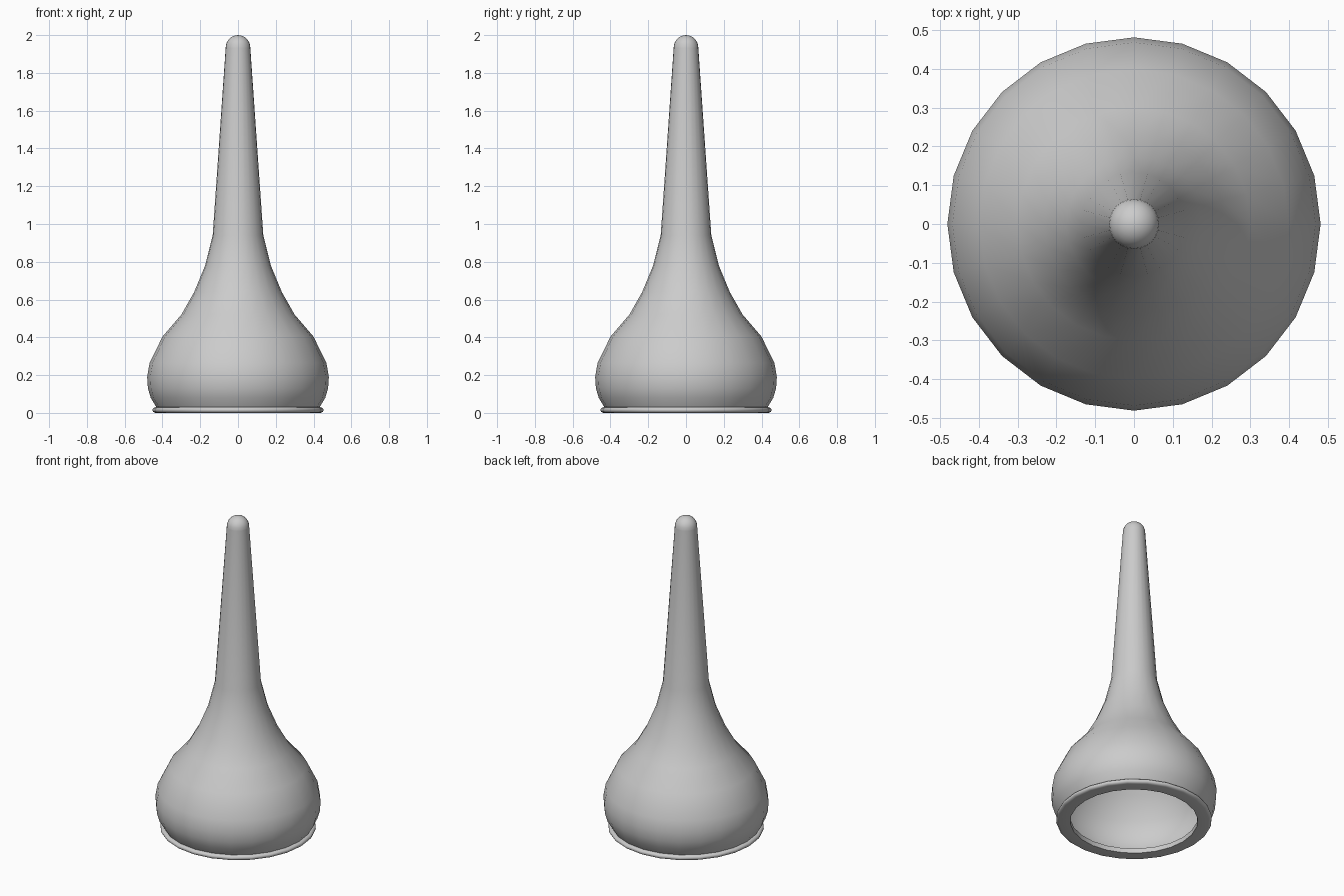
import bpy, bmesh
from math import sin, cos, pi, radians

if "Cube" in bpy.data.objects:
    bpy.data.objects.remove(bpy.data.objects["Cube"])


def lathe(name, profile, sides=24, closed=False, smooth=True):
    """Revolve an (r, z) profile round the z axis; r = 0 makes a pole."""
    bm = bmesh.new()
    rings = []
    for r, z in profile:
        count = 1 if r < 1e-6 else sides
        rings.append([bm.verts.new((r * cos(2 * pi * i / sides),
                                    r * sin(2 * pi * i / sides), z))
                      for i in range(count)])
    pairs = list(zip(rings, rings[1:]))
    if closed:
        pairs.append((rings[-1], rings[0]))
    for a, b in pairs:
        for i in range(sides):
            j = (i + 1) % sides
            if len(b) == 1:
                bm.faces.new((a[i], a[j], b[0]))
            else:
                bm.faces.new((a[i], a[j], b[j], b[i]))
    for f in bm.faces:
        f.smooth = smooth
    mesh = bpy.data.meshes.new(name)
    bm.to_mesh(mesh)
    bm.free()
    obj = bpy.data.objects.new(name, mesh)
    bpy.context.collection.objects.link(obj)
    return obj


# hollow bulb flowing up into the long tapered neck
lathe("bulb_and_neck", [
    (0.432, 0.03), (0.462, 0.08), (0.477, 0.13), (0.481, 0.19), (0.468, 0.265),
    (0.399, 0.405), (0.30, 0.52), (0.232, 0.64), (0.174, 0.78),
    (0.134, 0.94), (0.065, 1.935)])

# rounded tip
lathe("tip", [(0.065 * cos(radians(a)), 1.935 + 0.065 * sin(radians(a)))
              for a in range(0, 90, 15)] + [(0, 2.0)])

# flattened ring round the open base
lathe("base_rim", [(0.435 + 0.018 * cos(radians(a)), 0.016 + 0.015 * sin(radians(a)))
                   for a in range(-90, 91, 30)] +
      [(0.37, 0.031), (0.37, 0.001)], closed=True).data.set_sharp_from_angle(angle=radians(40))
bpy.data.objects["base_rim"].location.z = -0.001
